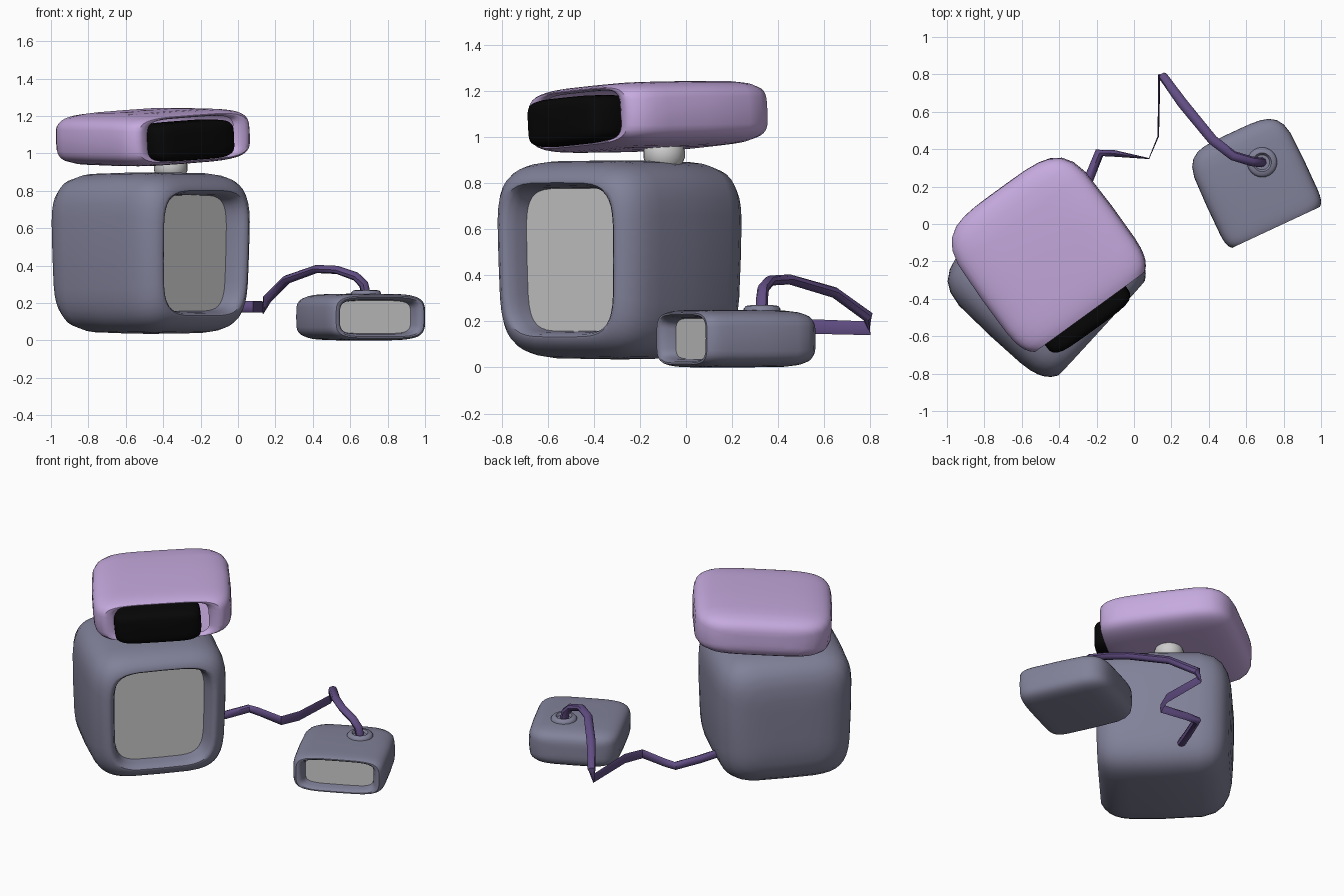
import bpy, bmesh
from math import sin, cos, pi, acos, copysign, radians
from mathutils import Vector, Matrix

if "Cube" in bpy.data.objects:
    bpy.data.objects.remove(bpy.data.objects["Cube"])


def material(name, rgb):
    m = bpy.data.materials.new(name)
    m.diffuse_color = (*rgb, 1)
    m.use_nodes = True
    m.node_tree.nodes["Principled BSDF"].inputs["Base Color"].default_value = m.diffuse_color
    return m


SHELL = material("slate", (0.22, 0.22, 0.32))
LILAC = material("lilac", (0.56, 0.40, 0.73))
PURPLE = material("dark_purple", (0.12, 0.075, 0.23))
BLACK = material("black", (0.002, 0.002, 0.002))


def power(v, e):
    return copysign(abs(v) ** e, v)


def oval(hx, hz, y, p=5.0, n=40):
    """Rounded-square ring facing the y axis."""
    return [Vector((hx * power(cos(a), 2 / p), y, hz * power(sin(a), 2 / p)))
            for a in (2 * pi * i / n for i in range(n))]


def loft(name, rings, mat=None, caps=(True, True), matrix=None, taper=0.0):
    n = len(rings[0])
    verts = [Vector((v.x * (1 + taper * v.z), v.y * (1 + taper * v.z), v.z))
             for r in rings for v in r]
    faces = [(k * n + i, k * n + (i + 1) % n, (k + 1) * n + (i + 1) % n, (k + 1) * n + i)
             for k in range(len(rings) - 1) for i in range(n)]
    if caps[0]:
        faces.append(tuple(range(n))[::-1])
    if caps[1]:
        faces.append(tuple(range((len(rings) - 1) * n, len(rings) * n)))
    me = bpy.data.meshes.new(name)
    me.from_pydata(verts, [], faces)
    if len(rings) > 1:
        bm = bmesh.new()
        bm.from_mesh(me)
        bmesh.ops.recalc_face_normals(bm, faces=bm.faces)
        bm.to_mesh(me)
        bm.free()
    ob = bpy.data.objects.new(name, me)
    bpy.context.collection.objects.link(ob)
    if matrix:
        ob.matrix_world = matrix
    if mat:
        me.materials.append(mat)
    bpy.ops.object.select_all(action='DESELECT')
    bpy.context.view_layer.objects.active = ob
    ob.select_set(True)
    bpy.ops.object.shade_smooth_by_angle(angle=radians(45))
    return ob


def soft_box(name, half, matrix, mat, p=5.0, front_p=5.0, lip=None, opening=None,
             depth=0.0, taper=0.0):
    """Soft box; with a lip scale, the front curls inward to a sunken opening."""
    hx, hy, hz = half
    rings = []
    for d in (-88, -82, -72, -60, -45, -30, -15, 0):
        t = radians(d)
        s = cos(t) ** (2 / p)
        rings.append(oval(hx * s, hz * s, -hy * power(sin(t), 2 / p), p))
    end = acos(lip ** (front_p / 2)) if lip else radians(88)
    for k in range(1, 7):
        t = end * k / 6
        s = cos(t) ** (2 / front_p)
        y = -hy * sin(t) ** (2 / front_p)
        rings.append(oval(hx * s, hz * s, y, p))
    if lip:
        outer, inner = rings[-1], oval(*opening, -depth)
        for f, g in ((0.3, 0.0), (0.6, 0.15), (0.85, 0.5), (1.0, 1.0)):
            rings.append([Vector((a.x + (b.x - a.x) * f, a.y + (b.y - a.y) * g,
                                  a.z + (b.z - a.z) * f)) for a, b in zip(outer, inner)])
    return loft(name, rings, mat, (True, not lip), matrix, taper)


def place(loc, turn, roll=0.0, pitch=0.0):
    return (Matrix.Translation(loc) @ Matrix.Rotation(radians(turn), 4, 'Z')
            @ Matrix.Rotation(radians(roll), 4, 'Y') @ Matrix.Rotation(radians(pitch), 4, 'X'))


# Body with a sunken grey screen
body = place((-0.47, -0.285, 0.467), 47.5)
soft_box("body", (0.43, 0.43, 0.432), body, SHELL, 4.6, 5, 0.80, (0.283, 0.31), 0.29, 0.06)
loft("body_screen", [oval(0.283, 0.31, -0.29)], None, (False, True), body, 0.06)

# Head, tipped a little to one side, with a black visor
head = place((-0.465, -0.155, 1.088), 36, -3.5, 0.8)
soft_box("head", (0.428, 0.428, 0.143), head, LILAC, 4.3, 5.5, 0.85, (0.285, 0.11), 0.36)
soft_box("visor", (0.268, 0.12, 0.105), head @ Matrix.Translation((-0.032, -0.36, -0.012)),
         BLACK, 5, 5)

# Hand controller box with a sunken panel
pad = place((0.645, 0.227, 0.125), 25)
soft_box("controller", (0.288, 0.29, 0.125), pad, SHELL, 4.4, 8, 0.9, (0.213, 0.088), 0.20)
loft("controller_panel", [oval(0.213, 0.088, -0.20)], None, (False, True), pad)


def turned(name, profile, loc, mat=None, n=24):
    rings = [[Vector((r * cos(2 * pi * i / n), r * sin(2 * pi * i / n), z)) for i in range(n)]
             for r, z in profile]
    return loft(name, rings, mat, (True, True), Matrix.Translation(loc))


# Neck and cable grommet
turned("neck", [(0.05, 0.85), (0.075, 0.875), (0.09, 0.91), (0.09, 0.94), (0.08, 0.97), (0.05, 1.0)],
       (-0.36, -0.095, 0))
turned("cable_grommet", [(0.08, 0.235), (0.08, 0.255), (0.07, 0.267), (0.05, 0.27), (0.04, 0.255)],
       (0.685, 0.33, 0), SHELL)

# Cable: x, y, z, half width sideways, half width upright
PATH = [(-0.33, 0.02, 0.19, .026, .026), (-0.25, 0.22, 0.18, .026, .026),
        (-0.185, 0.38, 0.18, .026, .026), (-0.11, 0.378, 0.18, .018, .028),
        (0.08, 0.35, 0.18, .003, .03), (0.13, 0.47, 0.18, .004, .032),
        (0.135, 0.797, 0.17, .006, .03), (0.155, 0.79, 0.22, .024, .026),
        (0.26, 0.645, 0.325, .028, .024), (0.42, 0.45, 0.382, .027, .022),
        (0.53, 0.365, 0.377, .026, .022), (0.63, 0.335, 0.342, .026, .024),
        (0.672, 0.33, 0.30, .026, .026), (0.685, 0.33, 0.24, .026, .026)]
points = [Vector(q[:3]) for q in PATH]
rings = []
for i, q in enumerate(PATH):
    t = (points[min(i + 1, len(PATH) - 1)] - points[max(i - 1, 0)]).normalized()
    if i == len(PATH) - 1:
        t = Vector((0.3, -0.05, -1)).normalized()
    side = Vector((t.y, -t.x, 0)).normalized()
    up = side.cross(t)
    rings.append([points[i] + side * q[3] * cos(a) + up * q[4] * sin(a)
                  for a in (2 * pi * k / 8 for k in range(8))])
loft("cable", rings, PURPLE)
